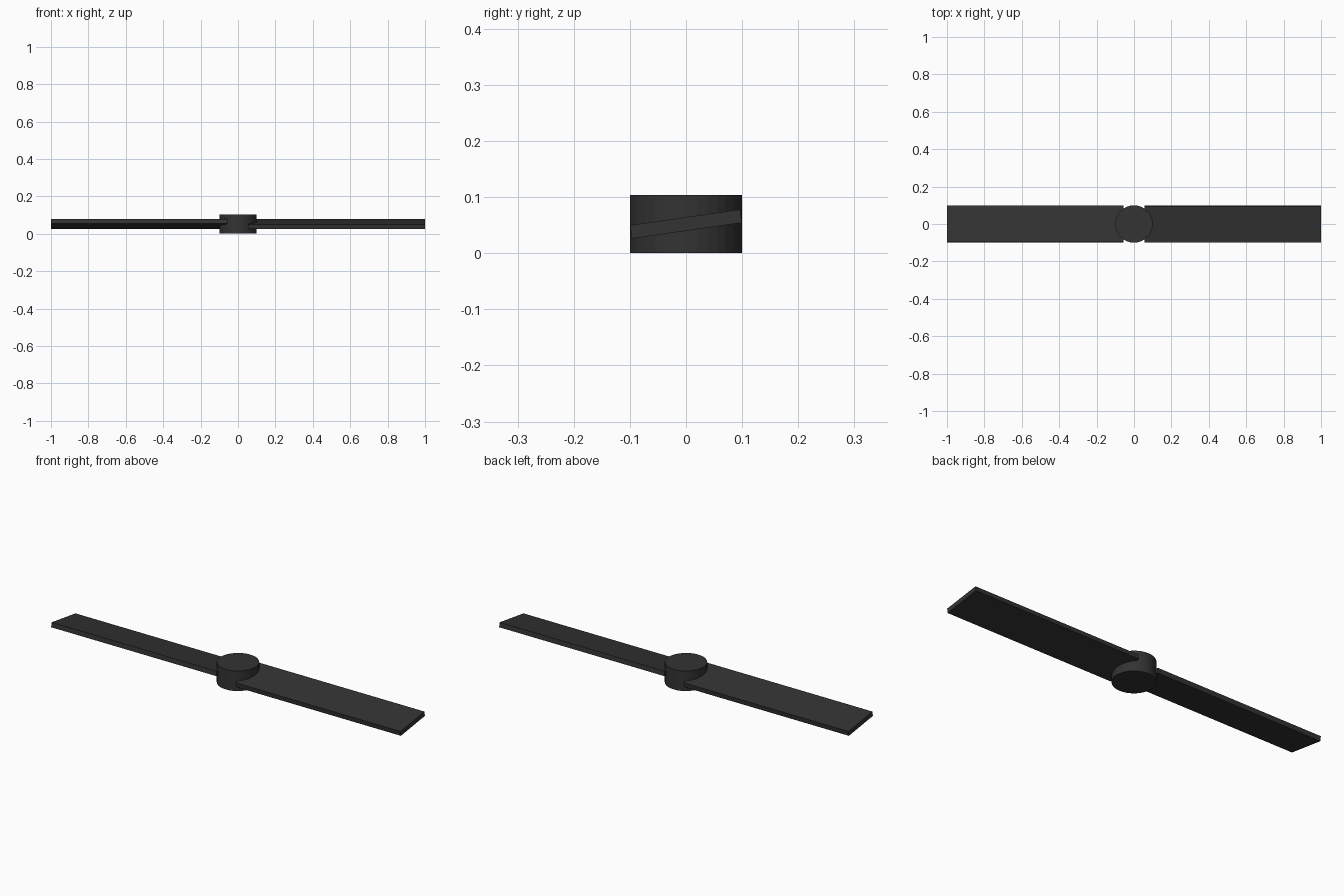
import bpy
from math import radians
from mathutils import Matrix

cube = bpy.data.objects.get("Cube")
if cube:
    bpy.data.objects.remove(cube, do_unlink=True)

HUB_RADIUS, HUB_HEIGHT = 0.1, 0.104
ROOT, TIP = 0.055, 1.0
WIDTH, THICKNESS = 0.198, 0.024
PITCH = radians(8.2)

# One dark plastic throughout
plastic = bpy.data.materials.new("dark_grey_plastic")
plastic.use_nodes = True
colour = (0.033, 0.033, 0.033, 1)
plastic.diffuse_color = colour
plastic.node_tree.nodes["Principled BSDF"].inputs["Base Color"].default_value = colour


def finish(name):
    obj = bpy.context.object
    obj.name = name
    obj.data.name = name
    obj.data.materials.append(plastic)
    return obj


# Hub
bpy.ops.mesh.primitive_cylinder_add(vertices=32, radius=HUB_RADIUS, depth=HUB_HEIGHT,
                                    location=(0, 0, HUB_HEIGHT / 2))
finish("hub")

# Two pitched blades, each the other turned half way round the hub
for name, turn in (("left_blade", 0), ("right_blade", 180)):
    bpy.ops.mesh.primitive_cube_add(size=1)
    blade = finish(name)
    blade.data.transform(
        Matrix.Translation((0, 0, HUB_HEIGHT / 2))
        @ Matrix.Rotation(radians(turn), 4, "Z")
        @ Matrix.Rotation(PITCH, 4, "X")
        @ Matrix.Translation(((ROOT + TIP) / 2, 0, 0))
        @ Matrix.Diagonal((TIP - ROOT, WIDTH, THICKNESS, 1)))
